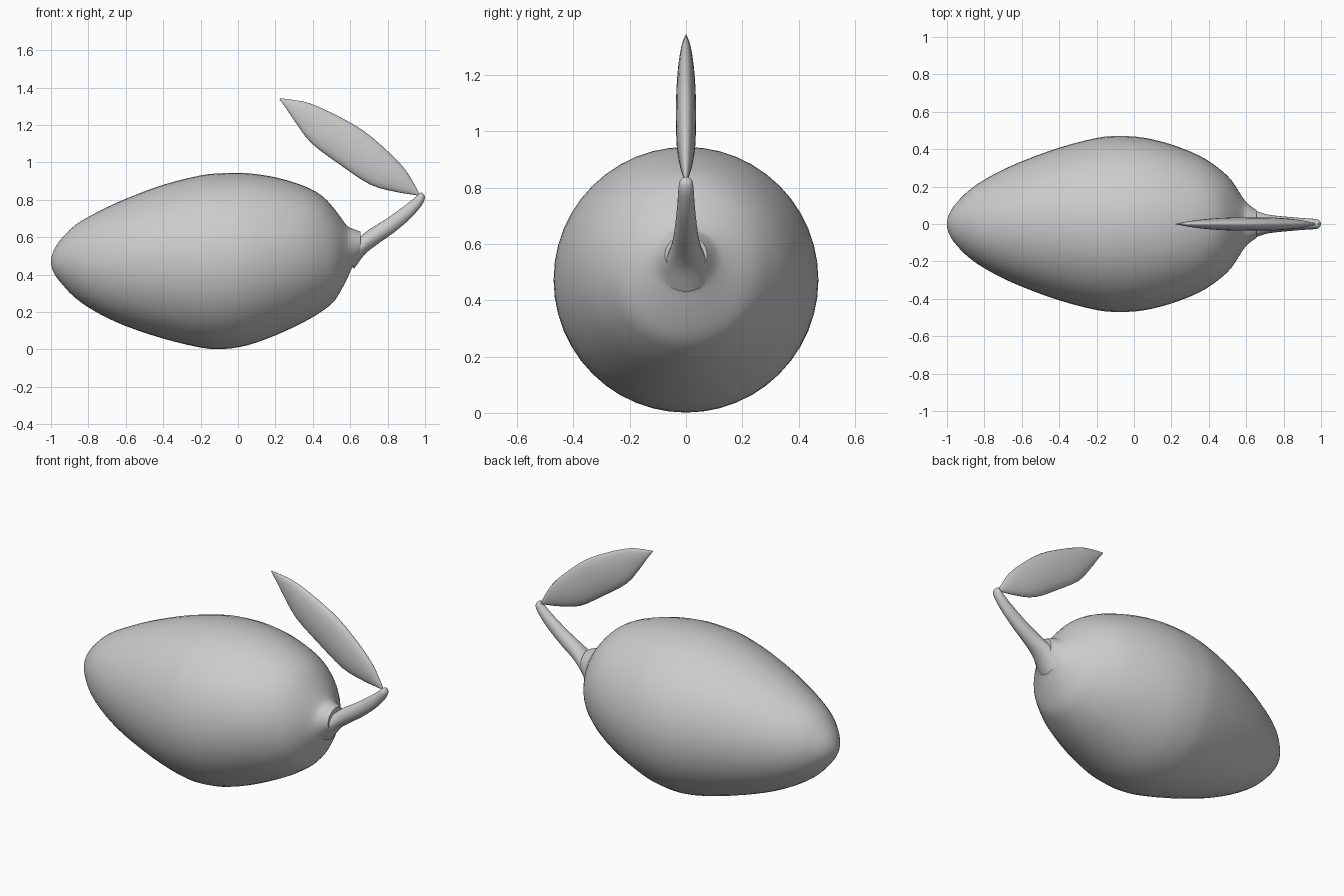
import bpy, bmesh, math
from mathutils import Vector

if "Cube" in bpy.data.objects:
    bpy.data.objects.remove(bpy.data.objects["Cube"])


def spline(rows, steps):
    """Catmull-Rom interpolation through rows of numbers."""
    pts = [Vector(r) for r in rows]
    pts = [pts[0] * 2 - pts[1]] + pts + [pts[-1] * 2 - pts[-2]]
    out = []
    for a, b, c, d in zip(pts, pts[1:], pts[2:], pts[3:]):
        for i in range(steps):
            t = i / steps
            out.append(0.5 * (2 * b + (c - a) * t + (2 * a - 5 * b + 4 * c - d) * t * t
                              + (3 * b - a - 3 * c + d) * t ** 3))
    return out + [pts[-2]]


def loft(name, rows, sides, steps, angle=40):
    """Elliptical rings; row = upper x, upper z, lower x, lower z, half width in y."""
    bm = bmesh.new()
    rings = []
    for xa, za, xb, zb, w in spline(rows, steps):
        mid = Vector(((xa + xb) / 2, 0, (za + zb) / 2))
        up = Vector(((xa - xb) / 2, 0, (za - zb) / 2))
        rings.append([bm.verts.new(mid + up * math.cos(a) + Vector((0, w * math.sin(a), 0)))
                      for a in (2 * math.pi * k / sides for k in range(sides))])
    for r, s in zip(rings, rings[1:]):
        for k in range(sides):
            j = (k + 1) % sides
            bm.faces.new((r[k], r[j], s[j], s[k]))
    bm.faces.new(rings[0])
    bm.faces.new(rings[-1])
    bmesh.ops.recalc_face_normals(bm, faces=bm.faces)
    me = bpy.data.meshes.new(name)
    bm.to_mesh(me)
    bm.free()
    ob = bpy.data.objects.new(name, me)
    bpy.context.collection.objects.link(ob)
    bpy.ops.object.select_all(action='DESELECT')
    bpy.context.view_layer.objects.active = ob
    ob.select_set(True)
    bpy.ops.object.shade_smooth_by_angle(angle=math.radians(angle))
    return ob


# Fruit body with collar around the stem
upright = [(-1.0, .485, .455, .015), (-.985, .53, .41, .06), (-.95, .585, .36, .112),
           (-.87, .665, .275, .19), (-.75, .735, .195, .265), (-.6, .805, .125, .335),
           (-.4, .88, .058, .408), (-.2, .93, .01, .46), (-.08, .942, .002, .47),
           (.05, .942, .022, .462), (.2, .92, .075, .425), (.35, .875, .145, .365),
           (.45, .82, .205, .3), (.52, .745, .265, .235)]
body = [(x, t, x, b, w) for x, t, b, w in upright]
body += [(.582, .662, .582, .375, .14), (.615, .645, .61, .435, .105), (.655, .63, .655, .49, .075)]
loft("fruit_body", body, 48, 3)

# Stem growing out of the collar
stem = [(.57, .57, .62, .43, .085), (.64, .595, .675, .505, .068), (.70, .64, .735, .555, .05),
        (.80, .703, .83, .622, .039), (.90, .775, .922, .70, .031), (.955, .82, .982, .77, .027),
        (.972, .836, .998, .805, .022), (.983, .838, .998, .822, .009)]
loft("stem", stem, 20, 3)

# Leaf folded back over the fruit
leaf = [(.225, 1.343, .222, 1.337, .002), (.30, 1.333, .26, 1.285, .012), (.385, 1.315, .31, 1.21, .022),
        (.52, 1.255, .395, 1.10, .032), (.67, 1.17, .545, .988, .036), (.80, 1.06, .705, .882, .034),
        (.893, .963, .84, .843, .024), (.95, .87, .93, .828, .011), (.97, .832, .964, .822, .003)]
loft("leaf", leaf, 24, 3, 60)
